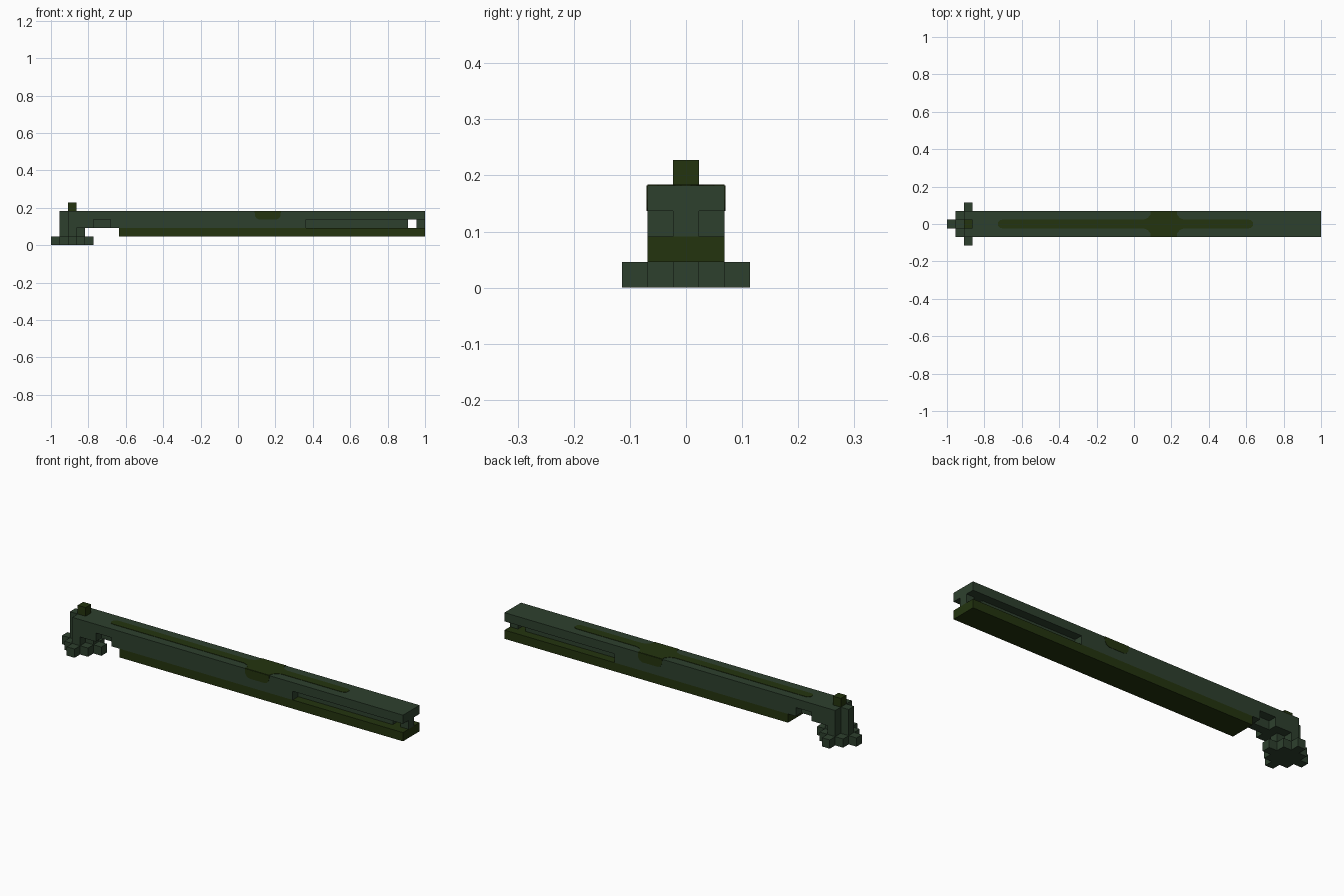
import bpy, bmesh
from mathutils import Vector

if "Cube" in bpy.data.objects:
    bpy.data.objects.remove(bpy.data.objects["Cube"], do_unlink=True)

U = 2 / 44  # one block; the model is 44 blocks long


def material(name, rgb):
    m = bpy.data.materials.new(name)
    m.use_nodes = True
    m.diffuse_color = (*rgb, 1)
    bsdf = m.node_tree.nodes["Principled BSDF"]
    bsdf.inputs["Base Color"].default_value = (*rgb, 1)
    bsdf.inputs["Roughness"].default_value = 0.8
    return m


GREEN = material("grey green", (0.027, 0.051, 0.027))
OLIVE = material("dark olive", (0.017, 0.034, 0.0045))


def prism(name, points, lo, hi, mat, plane="xz"):
    """Extrude an outline, in block units, from lo to hi along the axis normal to its plane."""
    def place(a, b, c):
        x, y, z = (a, c, b) if plane == "xz" else (a, b, c)
        return Vector((x - 22, y, z)) * U
    bm = bmesh.new()
    face = bm.faces.new([bm.verts.new(place(a, b, lo)) for a, b in points])
    made = bmesh.ops.extrude_face_region(bm, geom=[face])["geom"]
    shift = place(0, 0, hi) - place(0, 0, lo)
    bmesh.ops.translate(bm, vec=shift, verts=[g for g in made if isinstance(g, bmesh.types.BMVert)])
    bmesh.ops.recalc_face_normals(bm, faces=bm.faces)
    mesh = bpy.data.meshes.new(name)
    bm.to_mesh(mesh)
    bm.free()
    mesh.materials.append(mat)
    obj = bpy.data.objects.new(name, mesh)
    bpy.context.collection.objects.link(obj)
    return obj


def box(name, x0, x1, z0, z1, half_y, mat):
    return prism(name, [(x0, z0), (x1, z0), (x1, z1), (x0, z1)], -half_y, half_y, mat)


def mirrored(half):
    """Close a half outline by mirroring it across y = 0."""
    return half + [(x, -y) for x, y in reversed(half)]


# Main beam with its side notches and long slot
prism("beam", [(2, 1), (3, 1), (3, 2), (5, 2), (5, 3), (7, 3), (7, 2), (30, 2),
               (30, 3), (44, 3), (44, 4), (2, 4)], -1.5, 1.5, GREEN)

# One-block-wide core pieces
for name, x0, x1, z0, z1 in [("head_end", 1, 2, 1, 4), ("neck_step", 3, 4, 1, 2),
                             ("notch_core", 5, 7, 2, 3), ("slot_core", 30, 42, 2, 3),
                             ("tip_post", 43, 44, 2, 3)]:
    box(name, x0, x1, z0, z1, 0.5, GREEN)

# Lower rail and top stud
box("lower_rail", 8, 44, 1, 2, 1.5, OLIVE)
box("top_stud", 2, 3, 4, 5, 0.5, OLIVE)

# Stepped diamond foot
foot = [(0, -.5), (1, -.5), (1, -1.5), (2, -1.5), (2, -2.5),
        (3, -2.5), (3, -1.5), (4, -1.5), (4, -.5), (5, -.5)]
prism("foot", mirrored(foot), 0, 1, GREEN, "xy")

# Painted stripe with a cross band, as thin plates
T = 0.04
stripe = [(6, .2), (6.2, .43), (6.5, .5), (23.1, .5), (23.6, .7), (23.95, 1.1), (23.95, 1.5),
          (27.05, 1.5), (27.05, 1.1), (27.4, .7), (27.9, .5), (35.5, .5), (35.8, .43), (36, .2)]
prism("top_stripe", mirrored(stripe), 4, 4 + T, OLIVE, "xy")
band = [(23.95, 4), (24, 3.45), (24.2, 3.15), (24.5, 3), (26.5, 3), (26.8, 3.15), (27, 3.45), (27.05, 4)]
for side, s in (("left", 1), ("right", -1)):
    lo, hi = sorted((s * 1.5, s * (1.5 + T)))
    prism("band_front" if s < 0 else "band_back", band, lo, hi, OLIVE)
